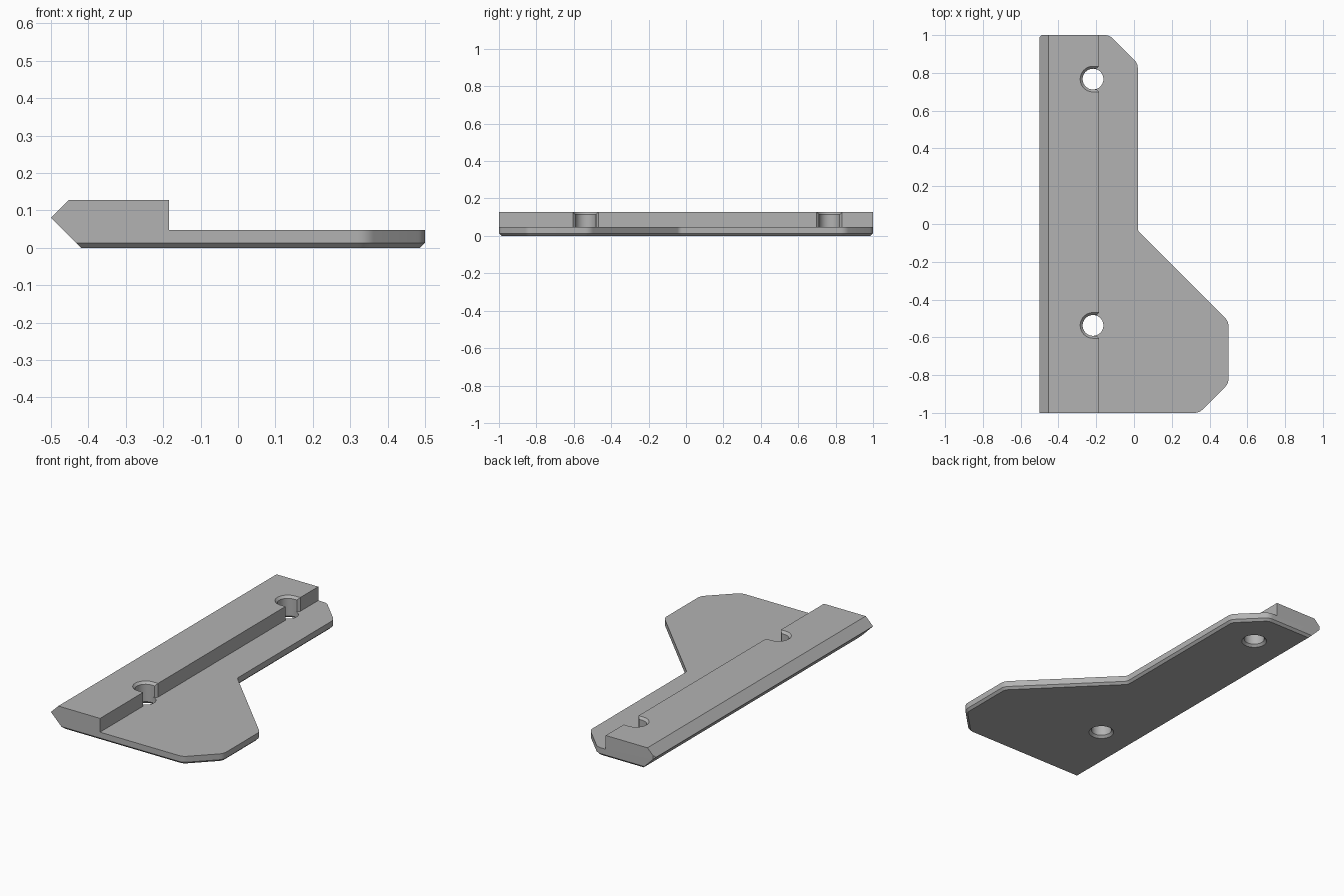
import bpy, bmesh, math
from mathutils import Vector

cube = bpy.data.objects.get("Cube")
if cube:
    bpy.data.objects.remove(cube, do_unlink=True)

grey = bpy.data.materials.new("plain_grey")
grey.use_nodes = True
grey.diffuse_color = (0.45, 0.45, 0.45, 1)
grey.node_tree.nodes["Principled BSDF"].inputs["Base Color"].default_value = (0.45, 0.45, 0.45, 1)

CHAMFER = 0.013
HOLE_X, HOLE_R = -0.217, 0.055
STEP_X, STEP_Z, TOP_Z = -0.185, 0.047, 0.127


def loft(name, lower, upper):
    """Closed solid between two matching rings of points."""
    bm = bmesh.new()
    a = [bm.verts.new(p) for p in lower]
    b = [bm.verts.new(p) for p in upper]
    bm.faces.new(a)
    bm.faces.new(b)
    for i in range(len(a)):
        j = (i + 1) % len(a)
        bm.faces.new((a[i], a[j], b[j], b[i]))
    bmesh.ops.recalc_face_normals(bm, faces=bm.faces)
    mesh = bpy.data.meshes.new(name)
    bm.to_mesh(mesh)
    bm.free()
    mesh.materials.append(grey)
    obj = bpy.data.objects.new(name, mesh)
    bpy.context.scene.collection.objects.link(obj)
    return obj


def apply_boolean(target, tool, operation):
    bpy.context.view_layer.objects.active = target
    mod = target.modifiers.new("cut", "BOOLEAN")
    mod.operation, mod.object, mod.solver = operation, tool, "EXACT"
    bpy.ops.object.modifier_apply(modifier=mod.name)
    bpy.data.objects.remove(tool, do_unlink=True)


def rounded(points, steps=6):
    """Fillet each corner given as x, y, tangent length."""
    out = []
    for i, (x, y, t) in enumerate(points):
        p = Vector((x, y))
        if t == 0:
            out.append(p)
            continue
        before = Vector(points[i - 1][:2])
        after = Vector(points[(i + 1) % len(points)][:2])
        s, e = p + (before - p).normalized() * t, p + (after - p).normalized() * t
        for k in range(steps + 1):
            u = k / steps
            out.append(s * (1 - u) ** 2 + p * 2 * u * (1 - u) + e * u ** 2)
    return out


def ring(y, r, z):
    return [(HOLE_X + r * math.cos(a), y + r * math.sin(a), z)
            for a in (math.tau * i / 48 for i in range(48))]


def slot(y, r, z, flare=0):
    """Half circle opening towards +x, optionally flared at the step."""
    arc = [math.pi * (0.5 + i / 24) for i in range(25)]
    pts = [(HOLE_X + r * math.cos(a), y + r * math.sin(a), z) for a in arc]
    half = r + flare
    tail = [(-0.1, half)]
    if flare:
        tail = [(STEP_X - flare, r), (STEP_X, half)] + tail
    pts += [(x, y - h, z) for x, h in tail]
    pts += [(x, y + h, z) for x, h in reversed(tail)]
    return pts


# Plan outline with chamfered lower rim
outline = rounded([(-0.5, -1, 0), (0.345, -1, 0.025), (0.5, -0.845, 0.025),
                   (0.5, -0.515, 0.025), (0.02, -0.035, 0.015),
                   (0.02, 0.85, 0.025), (-0.13, 1, 0.025),
                   (-0.488, 1, 0), (-0.5, 0.988, 0)])
plate = loft("bracket_plate", [(p.x, p.y, 0) for p in outline],
             [(p.x, p.y, 0.2) for p in outline])
bm = bmesh.new()
bm.from_mesh(plate.data)
rim = [e for e in bm.edges if all(v.co.z < 0.001 for v in e.verts)]
bmesh.ops.bevel(bm, geom=rim, offset=CHAMFER, segments=1, affect="EDGES")
bm.to_mesh(plate.data)
bm.free()

# Stepped cross-section with pointed side edge
section = [(-0.4, -0.02), (-0.5, 0.08), (-0.453, TOP_Z), (STEP_X, TOP_Z),
           (STEP_X, STEP_Z), (0.6, STEP_Z), (0.6, -0.02)]
profile = loft("section", [(x, -1.1, z) for x, z in section],
               [(x, 1.1, z) for x, z in section])
apply_boolean(plate, profile, "INTERSECT")

# Screw holes with open pockets and chamfered rims
for y in (0.767, -0.537):
    big = HOLE_R + 2 * CHAMFER
    cutters = [
        loft("pocket", slot(y, HOLE_R, STEP_Z, CHAMFER), slot(y, HOLE_R, 0.2, CHAMFER)),
        loft("top_rim", slot(y, HOLE_R, TOP_Z - CHAMFER), slot(y, big, TOP_Z + CHAMFER)),
        loft("through_hole", ring(y, HOLE_R, -0.1), ring(y, HOLE_R, 0.1)),
        loft("bottom_rim", ring(y, big, -CHAMFER), ring(y, HOLE_R, CHAMFER)),
    ]
    for cutter in cutters:
        apply_boolean(plate, cutter, "DIFFERENCE")

# Smooth curves, keep edges crisp
bpy.ops.object.select_all(action="DESELECT")
plate.select_set(True)
bpy.context.view_layer.objects.active = plate
bpy.ops.object.shade_smooth_by_angle(angle=math.radians(25))
